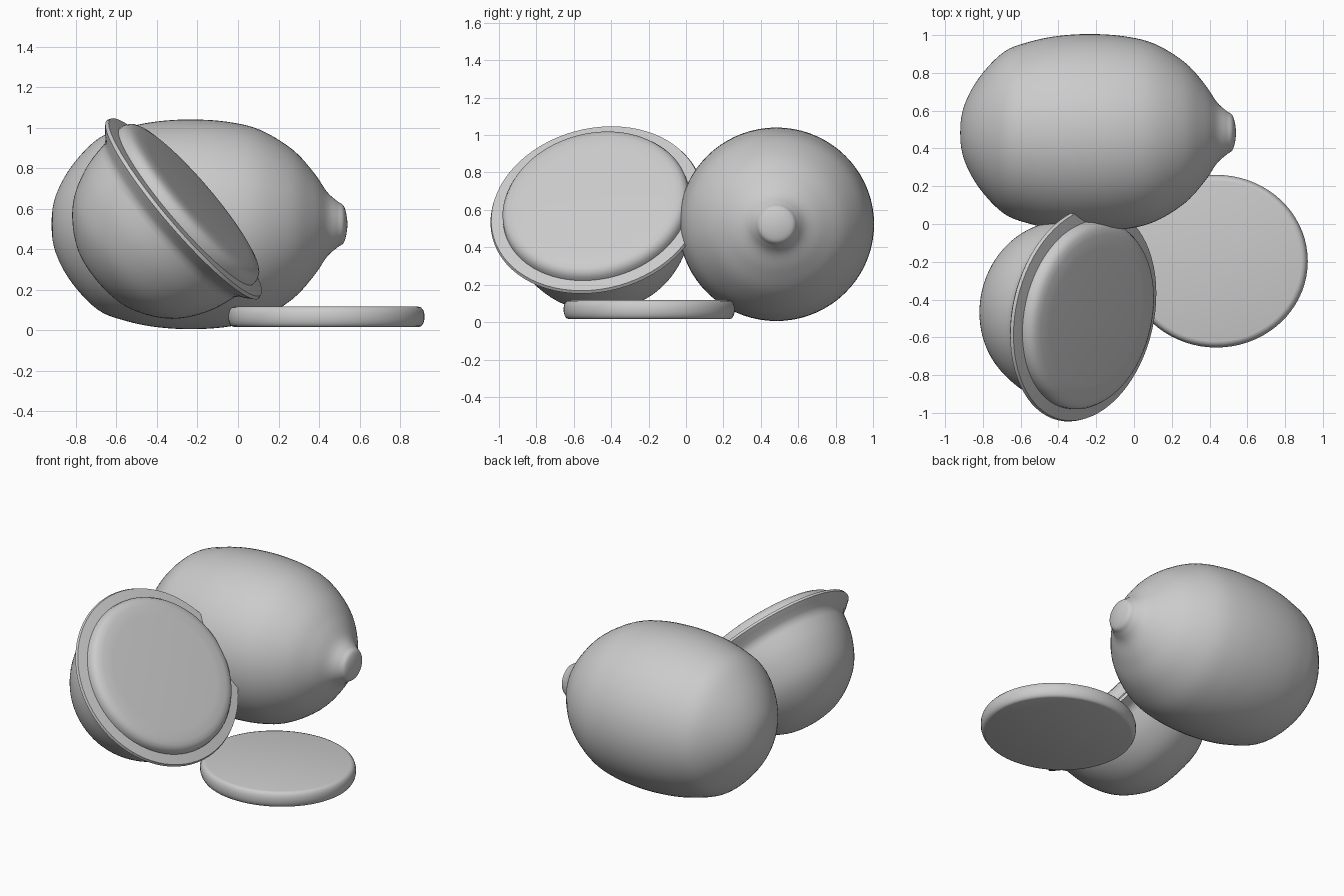
import bpy, bmesh, math
from mathutils import Vector

if "Cube" in bpy.data.objects:
    bpy.data.objects.remove(bpy.data.objects["Cube"])


def smooth_curve(pts, steps=5):
    """Catmull-Rom interpolation through profile points (radius, height)."""
    p = [Vector(q) for q in pts]
    p = [2 * p[0] - p[1]] + p + [2 * p[-1] - p[-2]]
    p[0] = Vector((-p[2].x, p[2].y))
    p[-1] = Vector((-p[-3].x, p[-3].y))
    out = []
    for i in range(1, len(p) - 2):
        a, b, c, d = p[i - 1:i + 3]
        for k in range(steps):
            t = k / steps
            out.append(0.5 * (2 * b + (c - a) * t + (2 * a - 5 * b + 4 * c - d) * t * t
                              + (3 * b - a - 3 * c + d) * t ** 3))
    out.append(p[-2])
    return out


def lathe(name, profile, centre, axis, scale=(1, 1, 1), sides=72):
    """Revolve a pole-to-pole profile round local z, then aim z along axis."""
    bm = bmesh.new()
    rings = []
    for r, z in profile:
        if r < 1e-4:
            rings.append([bm.verts.new((0, 0, z))])
        else:
            rings.append([bm.verts.new((r * math.cos(2 * math.pi * i / sides),
                                        r * math.sin(2 * math.pi * i / sides), z))
                          for i in range(sides)])
    for lo, hi in zip(rings, rings[1:]):
        for i in range(sides):
            j = (i + 1) % sides
            if len(lo) == 1:
                bm.faces.new((lo[0], hi[j], hi[i]))
            elif len(hi) == 1:
                bm.faces.new((lo[i], lo[j], hi[0]))
            else:
                bm.faces.new((lo[i], lo[j], hi[j], hi[i]))
    bmesh.ops.recalc_face_normals(bm, faces=bm.faces)
    me = bpy.data.meshes.new(name)
    bm.to_mesh(me)
    bm.free()
    ob = bpy.data.objects.new(name, me)
    bpy.context.collection.objects.link(ob)
    ob.location = centre
    ob.rotation_mode = 'QUATERNION'
    ob.rotation_quaternion = Vector(axis).to_track_quat('Z', 'Y')
    ob.scale = scale
    bpy.context.view_layer.objects.active = ob
    ob.select_set(True)
    bpy.ops.object.shade_smooth_by_angle(angle=math.radians(35))
    ob.select_set(False)
    return ob


# Whole fruit lying on its side, nub towards +x
whole = [(0, -0.92), (0.14, -0.90), (0.29, -0.82), (0.425, -0.69), (0.48, -0.55),
         (0.51, -0.40), (0.52, -0.23), (0.508, -0.05), (0.468, 0.11), (0.37, 0.27),
         (0.255, 0.375), (0.16, 0.44), (0.115, 0.49), (0.085, 0.525), (0, 0.54)]
lathe("whole_lemon", smooth_curve(whole), (0, 0.483, 0.523), (1, 0, 0), (1.005, 0.995, 1))

# Half fruit leaning on the whole one, cut face looking up and right
shell = smooth_curve([(0, -0.63), (0.12, -0.622), (0.22, -0.592), (0.33, -0.52),
                      (0.41, -0.43), (0.47, -0.30), (0.498, -0.16), (0.508, -0.06)])
shell = [v for v in shell if v.y < -0.061]
rim = [(0.507, -0.06), (0.504, -0.035), (0.49, -0.012), (0.47, 0.0), (0.44, 0.008),
       (0.37, 0.012), (0, 0.012)]
lathe("half_lemon", [tuple(v) for v in shell] + rim, (-0.21, -0.49, 0.65), (0.75, -0.17, 0.64))

# Round slice lying flat, with a rounded peel edge
edge = [(0, 0.016), (0.94, 0.016), (0.97, 0.021), (0.99, 0.036), (1, 0.055),
        (1, 0.08), (0.988, 0.1), (0.965, 0.113), (0.93, 0.117), (0, 0.117)]
lathe("lemon_slice", edge, (0.436, -0.197, 0), (0, 0, 1), (0.484, 0.457, 1))
